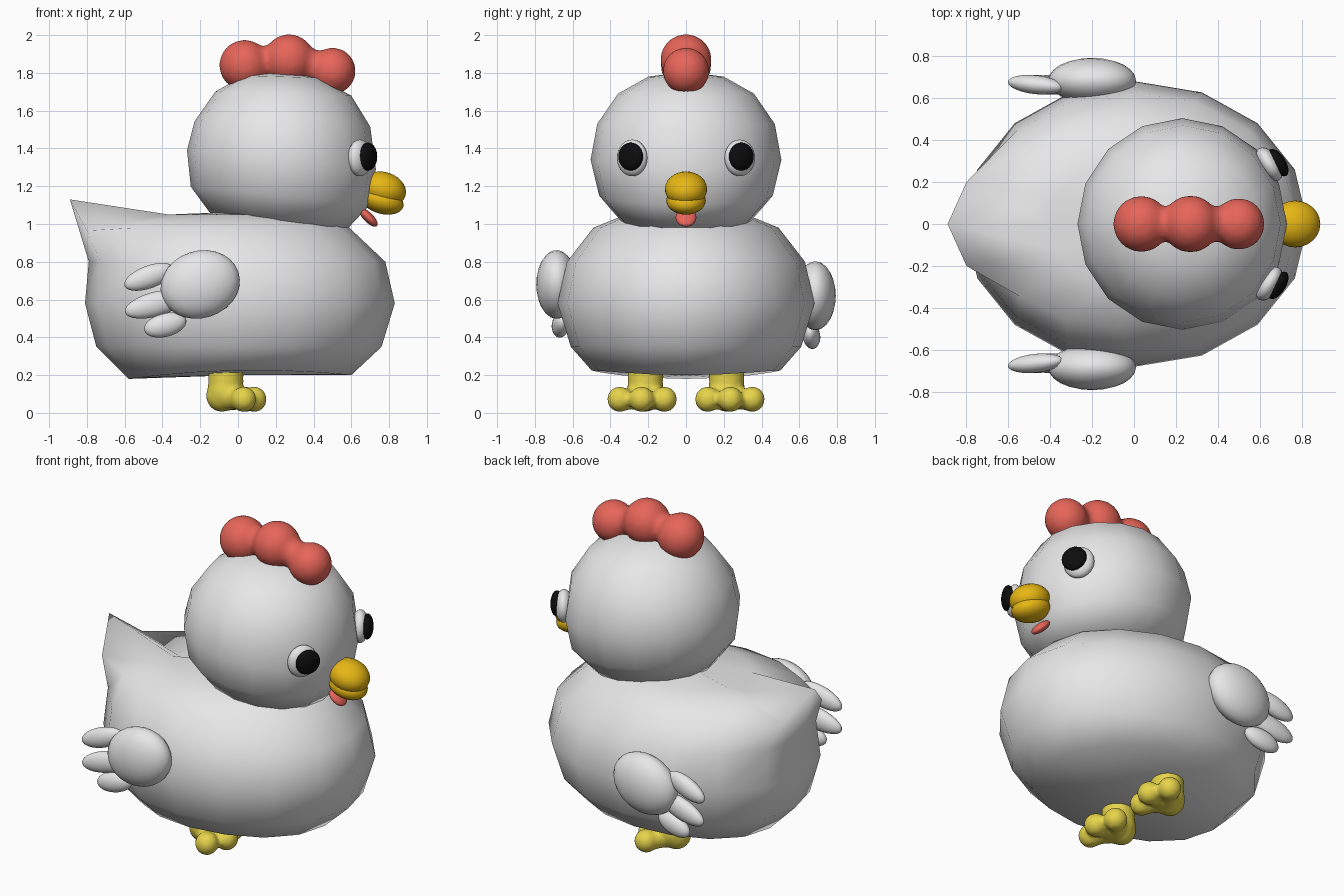
import bpy, bmesh, math
from mathutils import Vector

if "Cube" in bpy.data.objects:
    bpy.data.objects.remove(bpy.data.objects["Cube"])


def material(name, r, g, b):
    m = bpy.data.materials.new(name)
    m.use_nodes = True
    m.diffuse_color = (r, g, b, 1)
    bsdf = next(n for n in m.node_tree.nodes if n.type == 'BSDF_PRINCIPLED')
    bsdf.inputs["Base Color"].default_value = (r, g, b, 1)
    return m


WHITE = material("feather white", 0.8, 0.8, 0.8)
RED = material("comb red", 0.8, 0.13, 0.1)
GOLD = material("beak gold", 0.8, 0.47, 0.007)
YELLOW = material("foot yellow", 0.8, 0.66, 0.07)
BLACK = material("pupil black", 0.004, 0.004, 0.004)


def finish(obj, name, mat):
    obj.name = obj.data.name = name
    obj.data.materials.append(mat)
    for p in obj.data.polygons:
        p.use_smooth = True
    return obj


def ellipsoid(name, mat, loc, radii, tilt=0, turn=0):
    """Scaled sphere, pitched up by tilt and turned about z, in degrees."""
    bpy.ops.mesh.primitive_uv_sphere_add(
        segments=24, ring_count=14, location=loc, scale=radii,
        rotation=(0, math.radians(-tilt), math.radians(turn)))
    return finish(bpy.context.object, name, mat)


def loft(name, mat, rings, bottom, top, adjust, count=16):
    """Stack elliptical rings (z, back x, front x, half width) and fan the ends."""
    bm = bmesh.new()
    loops = []
    for k, (z, x0, x1, hy) in enumerate(rings):
        loop = []
        for i in range(count):
            a = math.tau * i / count
            co = Vector(((x0 + x1) / 2 + (x1 - x0) / 2 * math.cos(a), hy * math.sin(a), z))
            loop.append(bm.verts.new(adjust(k, i, a, co)))
        loops.append(loop)
    low, high = bm.verts.new(bottom), bm.verts.new(top)
    for i in range(count):
        j = (i + 1) % count
        for a, b in zip(loops, loops[1:]):
            bm.faces.new((a[i], a[j], b[j], b[i]))
        bm.faces.new((low, loops[0][j], loops[0][i]))
        bm.faces.new((high, loops[-1][i], loops[-1][j]))
    me = bpy.data.meshes.new(name)
    bm.to_mesh(me)
    bm.free()
    obj = bpy.data.objects.new(name, me)
    bpy.context.collection.objects.link(obj)
    return finish(obj, name, mat)


def blob(name, mat, balls, smooth):
    """Fuse balls (x, y, z, radius) into one soft lump."""
    bm = bmesh.new()
    for x, y, z, r in balls:
        made = bmesh.ops.create_uvsphere(bm, u_segments=20, v_segments=12, radius=r)
        bmesh.ops.translate(bm, verts=made["verts"], vec=(x, y, z))
    me = bpy.data.meshes.new(name)
    bm.to_mesh(me)
    bm.free()
    obj = bpy.data.objects.new(name, me)
    bpy.context.collection.objects.link(obj)
    remesh = obj.modifiers.new("fuse", 'REMESH')
    remesh.mode = 'VOXEL'
    remesh.voxel_size = 0.014
    remesh.use_smooth_shade = True
    soft = obj.modifiers.new("soften", 'SMOOTH')
    soft.factor = 0.5
    soft.iterations = smooth
    return finish(obj, name, mat)


# Body, with the back of the upper ring pulled out into a pointed tail
TAIL = {(4, 8): (-0.89, 0, 1.13), (4, 7): (-0.8, 0.2, 0.965), (4, 9): (-0.8, -0.2, 0.965),
        (5, 8): (-0.4, 0, 0.99)}


def body_shape(k, i, a, co):
    if (k, i) in TAIL:
        return TAIL[k, i]
    if k == 0:
        co.z += 0.035 * math.sin(a) ** 2 + 0.01 * math.cos(a)
    return co


loft("body", WHITE,
     [(0.19, -0.58, 0.6, 0.5), (0.35, -0.75, 0.76, 0.61), (0.58, -0.81, 0.83, 0.68),
      (0.8, -0.79, 0.78, 0.63), (0.98, -0.74, 0.59, 0.49), (1.05, -0.4, 0.46, 0.32)],
     (0, 0, 0.2), (0.1, 0, 1.07), body_shape)


# Head, leaning slightly forward
def head_shape(k, i, a, co):
    co.z -= 0.1 * (co.x - 0.23) * (1 if k < 3 else 0.3)
    return co


loft("head", WHITE,
     [(1.01, -0.14, 0.58, 0.34), (1.15, -0.25, 0.7, 0.46), (1.34, -0.27, 0.73, 0.505),
      (1.53, -0.23, 0.7, 0.47), (1.69, -0.12, 0.6, 0.36), (1.78, 0.03, 0.43, 0.2)],
     (0.22, 0, 1.0), (0.23, 0, 1.805), head_shape)

# Comb
blob("comb", RED,
     [(0.035, 0, 1.84, 0.135), (0.27, 0, 1.868, 0.137), (0.5, 0, 1.81, 0.124),
      (0.11, 0, 1.855, 0.09), (0.15, 0, 1.86, 0.085), (0.19, 0, 1.862, 0.09),
      (0.36, 0, 1.85, 0.09), (0.39, 0, 1.84, 0.085), (0.43, 0, 1.83, 0.09)], 8)

# Beak and wattle
ellipsoid("upper_beak", GOLD, (0.77, 0, 1.185), (0.122, 0.112, 0.09), tilt=-17)
ellipsoid("lower_beak", GOLD, (0.76, 0, 1.125), (0.12, 0.105, 0.07), tilt=-17)
ellipsoid("wattle", RED, (0.69, 0, 1.035), (0.065, 0.055, 0.026), tilt=-45)

# Paired parts
for s, side in ((-1, "near"), (1, "far")):
    ellipsoid(f"eye_{side}", WHITE, (0.645, 0.285 * s, 1.35), (0.05, 0.09, 0.097), turn=32 * s)
    ellipsoid(f"pupil_{side}", BLACK, (0.688, 0.293 * s, 1.357), (0.036, 0.074, 0.074), turn=32 * s)

    # Wing with three feathers, the far one set a little lower
    drop = -0.06 if s > 0 else 0
    ellipsoid(f"wing_{side}", WHITE, (-0.2, 0.685 * s, 0.68 + drop), (0.213, 0.108, 0.178), tilt=18)
    for n, (x, z, length, width, tilt) in enumerate(
            [(-0.47, 0.72, 0.14, 0.06, 20), (-0.44, 0.575, 0.165, 0.065, 15),
             (-0.385, 0.465, 0.115, 0.062, 14)], 1):
        ellipsoid(f"wing_feather_{side}_{n}", WHITE, (x, 0.665 * s, z + drop),
                  (length, 0.045, width), tilt=tilt, turn=-6 * s)

    # Leg and splayed toes
    leg = [(-0.065, 0.215 * s, 0.08 + 0.03 * h, 0.1 if h < 2 else 0.095) for h in range(7)]
    leg[0] = (-0.085, 0.215 * s, 0.09, 0.085)
    toes = []
    for tx, ty in ((0.085, 0.235), (0.03, 0.35), (0.04, 0.115)):
        for f in (0.35, 0.7, 1.0):
            toes.append((-0.06 + (tx + 0.06) * f, s * (0.22 + (ty - 0.22) * f),
                         0.072, 0.068 if f == 1 else 0.058))
    blob(f"foot_{side}", YELLOW, leg + toes, 4)
